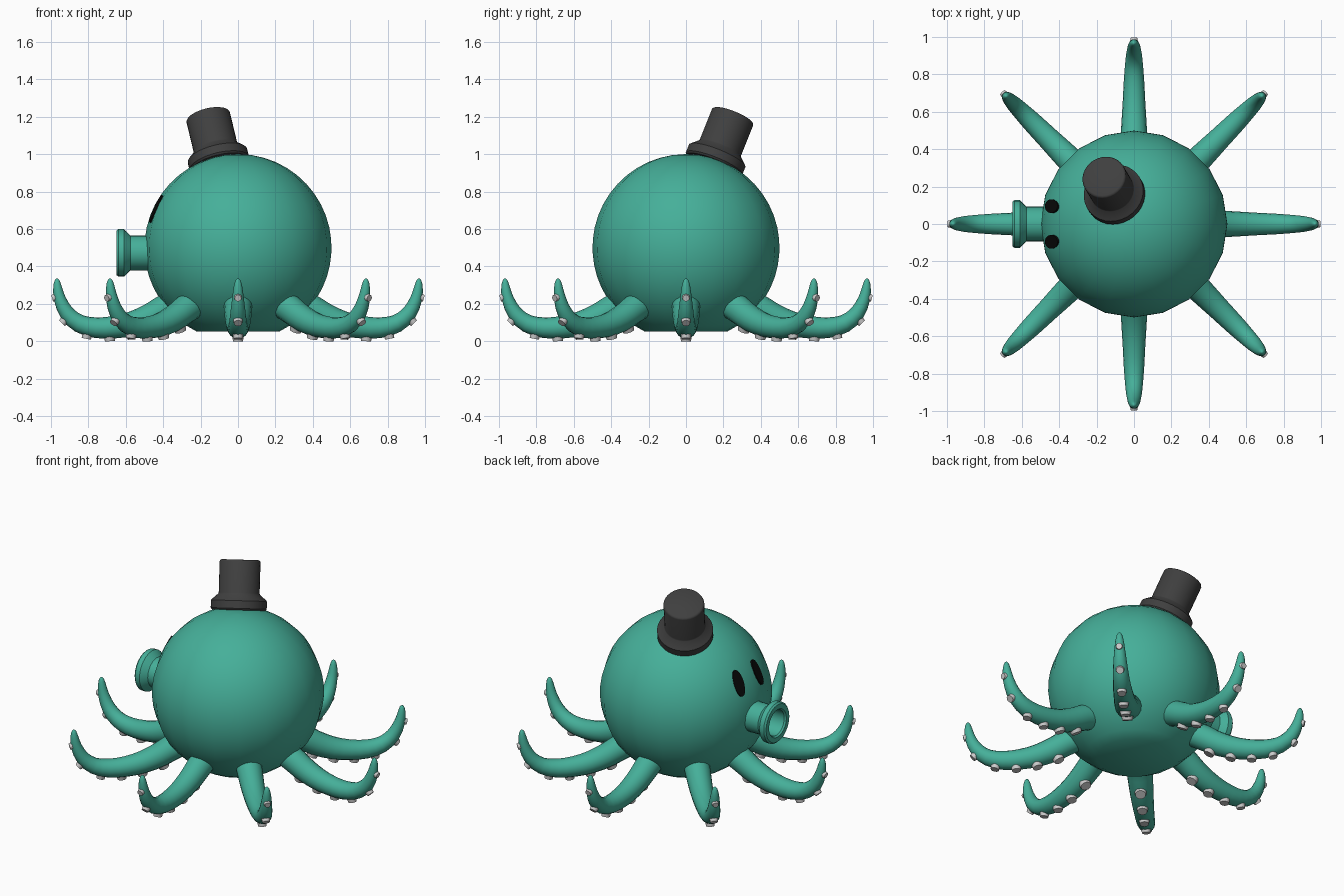
import bpy, bmesh, math
from mathutils import Vector, Matrix

if "Cube" in bpy.data.objects:
    bpy.data.objects.remove(bpy.data.objects["Cube"])


def material(name, rgb):
    m = bpy.data.materials.new(name)
    m.diffuse_color = (*rgb, 1)
    m.use_nodes = True
    m.node_tree.nodes["Principled BSDF"].inputs["Base Color"].default_value = m.diffuse_color
    return m


TEAL = material("teal", (0.06, 0.43, 0.32))
CHARCOAL = material("charcoal", (0.05, 0.05, 0.05))
BLACK = material("black", (0.003, 0.003, 0.003))


def add_object(name, bm, mat=None, angle=35):
    bmesh.ops.recalc_face_normals(bm, faces=bm.faces)
    mesh = bpy.data.meshes.new(name)
    bm.to_mesh(mesh)
    bm.free()
    if mat:
        mesh.materials.append(mat)
    ob = bpy.data.objects.new(name, mesh)
    bpy.context.collection.objects.link(ob)
    bpy.ops.object.select_all(action='DESELECT')
    ob.select_set(True)
    bpy.context.view_layer.objects.active = ob
    bpy.ops.object.shade_smooth_by_angle(angle=math.radians(angle))
    return ob


def bridge(bm, rings):
    n = len(rings[0])
    for a, b in zip(rings, rings[1:]):
        for i in range(n):
            j = (i + 1) % n
            bm.faces.new((a[i], a[j], b[j], b[i]))
    bm.faces.new(rings[0])
    bm.faces.new(rings[-1])


def lathe(name, profile, sides, mat, angle=35):
    """Revolve (radius, height) points around z and cap both ends."""
    bm = bmesh.new()
    bridge(bm, [[bm.verts.new((r * math.cos(math.tau * i / sides),
                               r * math.sin(math.tau * i / sides), z))
                 for i in range(sides)] for r, z in profile])
    return add_object(name, bm, mat, angle)


# Body: 20-sided ball with a flat underside
lat = [math.radians(-64 + 153 * i / 20) for i in range(21)]
lathe("body", [(0.5 * math.cos(a), 0.5 + 0.5 * math.sin(a)) for a in lat], 20, TEAL)

# Snout: flanged hollow tube pointing to -x
snout = lathe("snout", [(0.093, -0.05), (0.093, 0.13), (0.118, 0.155), (0.127, 0.165),
                        (0.127, 0.195), (0.118, 0.205), (0.088, 0.205), (0.08, 0.195),
                        (0.08, 0.06)], 24, TEAL)
snout.matrix_world = (Matrix.Translation((-0.445, 0, 0.472))
                      @ Matrix.Rotation(-math.pi / 2, 4, 'Y'))

# Eyes: thin oval discs lying on the body
for side, label in ((1, "left"), (-1, "right")):
    normal = Vector((-0.44, 0.095 * side, 0.208)).normalized()
    bm = bmesh.new()
    bmesh.ops.create_cone(bm, cap_ends=True, segments=24, radius1=1, radius2=1, depth=2,
                          matrix=Matrix.Rotation(math.pi / 2, 4, 'Y'))
    eye = add_object(label + "_eye", bm, BLACK)
    eye.matrix_world = (Matrix.Translation(Vector((0, 0, 0.5)) + normal * 0.489)
                        @ normal.to_track_quat('X', 'Z').to_matrix().to_4x4()
                        @ Matrix.Diagonal((0.01, 0.037, 0.08, 1)))

# Hat: tilted on top of the body
hat = lathe("hat", [(0.155, -0.01), (0.163, 0.0), (0.163, 0.045), (0.155, 0.053),
                    (0.122, 0.083), (0.119, 0.09), (0.119, 0.272), (0.115, 0.279),
                    (0.107, 0.283)], 32, CHARCOAL)
hat.matrix_world = (Matrix.Translation((-0.10, 0.15, 0.95))
                    @ Vector((-0.24, 0.40, 1)).to_track_quat('Z', 'Y').to_matrix().to_4x4())

# Tentacle path: (distance from centre, height, radius)
PATH = [Vector(p) for p in (
    (0.25, 0.225, 0.078), (0.36, 0.19, 0.077), (0.46, 0.135, 0.072), (0.56, 0.095, 0.066),
    (0.66, 0.075, 0.060), (0.76, 0.072, 0.055), (0.85, 0.095, 0.048), (0.915, 0.15, 0.041),
    (0.952, 0.225, 0.032), (0.965, 0.29, 0.023), (0.967, 0.325, 0.013), (0.967, 0.335, 0.003))]


def on_path(t):
    """Catmull-Rom point, outward tangent and outer-side normal at parameter t."""
    def point(t):
        i = min(int(t), len(PATH) - 2)
        u = t - i
        a, b, c, d = (PATH[max(0, min(len(PATH) - 1, i + k))] for k in (-1, 0, 1, 2))
        return 0.5 * (2 * b + (c - a) * u + (2 * a - 5 * b + 4 * c - d) * u * u
                      + (3 * b - a - 3 * c + d) * u ** 3)
    last = len(PATH) - 1
    p = point(t)
    d = point(min(t + 0.02, last)) - point(max(t - 0.02, 0))
    tan = Vector((d.x, 0, d.y)).normalized()
    return Vector((p.x, 0, p.y)), Vector((tan.z, 0, -tan.x)), p.z


# Tentacle and its suckers, repeated eight times around the body
bm = bmesh.new()
rings = []
for s in range(2 * len(PATH) - 1):
    pos, out, r = on_path(s / 2)
    rings.append([bm.verts.new(pos + r * (out * math.cos(a) + Vector((0, math.sin(a), 0))))
                  for a in (math.tau * i / 16 for i in range(16))])
bridge(bm, rings)
tentacle = add_object("tentacle_1", bm, TEAL, 60)

bm = bmesh.new()
for t in (2.1, 3.2, 4.3, 5.4, 6.75, 8.2):
    pos, out, r = on_path(t)
    size = 0.010 + 0.36 * r
    m = Matrix.Translation(pos + out * r) @ out.to_track_quat('Z', 'Y').to_matrix().to_4x4()
    bmesh.ops.create_cone(bm, cap_ends=True, segments=16, radius1=size, radius2=size * 0.85,
                          depth=0.028 * min(1, r / 0.05), matrix=m)
suckers = add_object("suckers_1", bm)

for k in range(1, 8):
    for source, label in ((tentacle, "tentacle"), (suckers, "suckers")):
        ob = source.copy()
        ob.name = f"{label}_{k + 1}"
        ob.rotation_euler.z = k * math.pi / 4
        bpy.context.collection.objects.link(ob)
